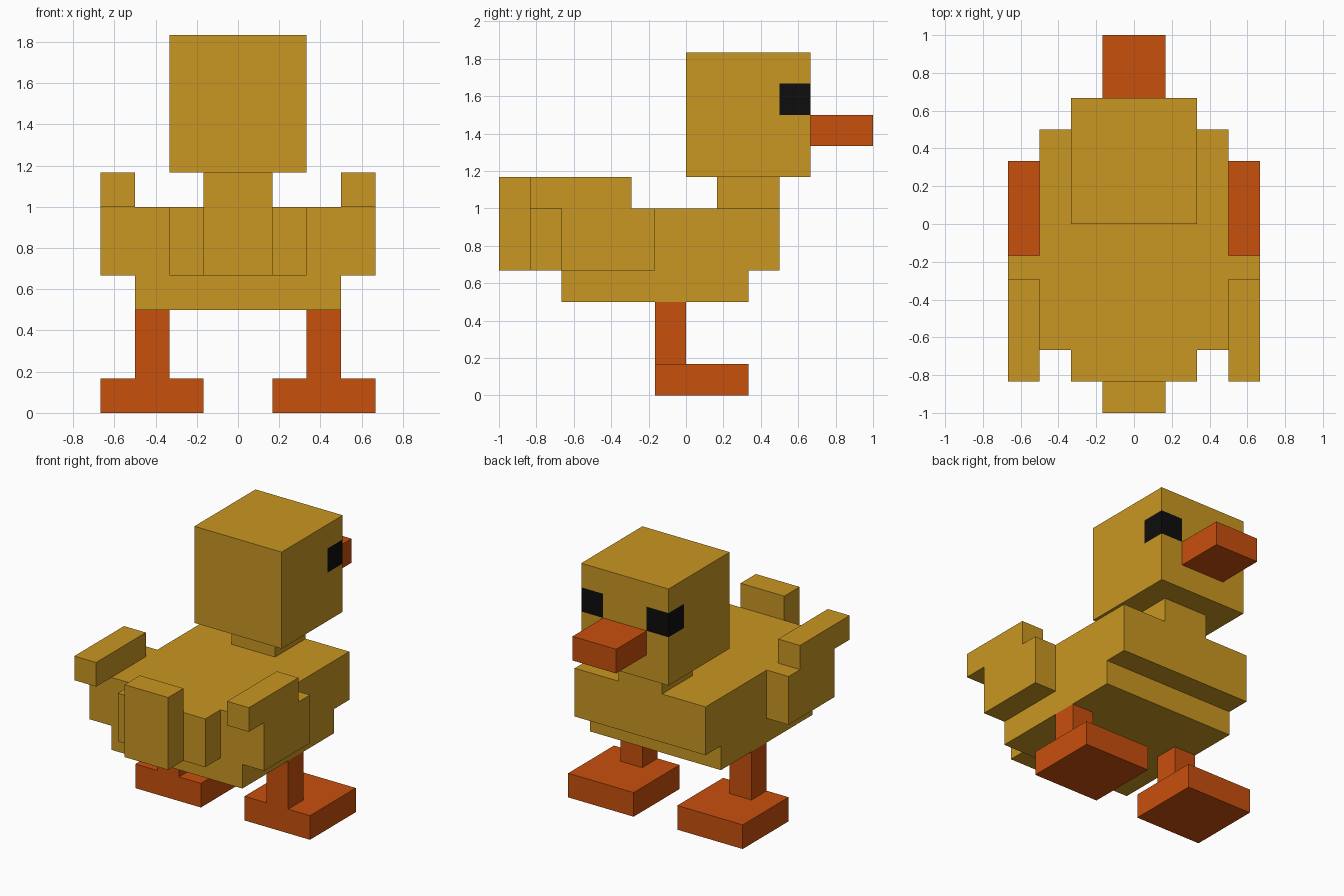
import bpy, bmesh
from mathutils import Vector

if "Cube" in bpy.data.objects:
    bpy.data.objects.remove(bpy.data.objects["Cube"])

U = 1 / 6  # block unit: every size is a multiple of this


def material(name, rgb):
    m = bpy.data.materials.new(name)
    m.diffuse_color = (*rgb, 1)
    m.use_nodes = True
    m.node_tree.nodes["Principled BSDF"].inputs["Base Color"].default_value = m.diffuse_color
    return m


YELLOW = material("yellow", (0.584, 0.309, 0.016))
ORANGE = material("orange", (0.578, 0.080, 0.004))
BLACK = material("black", (0.004, 0.004, 0.004))


def finish(name, bm, *mats):
    bmesh.ops.recalc_face_normals(bm, faces=bm.faces[:])
    mesh = bpy.data.meshes.new(name)
    bm.to_mesh(mesh)
    bm.free()
    for m in mats:
        mesh.materials.append(m)
    ob = bpy.data.objects.new(name, mesh)
    bpy.context.collection.objects.link(ob)
    return ob


def extrude(name, x0, x1, profile, *mats):
    """Extrude a (y, z) profile from x0 to x1, all in block units."""
    bm = bmesh.new()
    face = bm.faces.new([bm.verts.new((x0 * U, y * U, z * U)) for y, z in profile])
    res = bmesh.ops.extrude_face_region(bm, geom=[face])
    verts = [v for v in res["geom"] if isinstance(v, bmesh.types.BMVert)]
    bmesh.ops.translate(bm, verts=verts, vec=((x1 - x0) * U, 0, 0))
    return finish(name, bm, *mats)


def box(name, x, y, z, *mats):
    (y0, y1), (z0, z1) = y, z
    return extrude(name, *x, [(y0, z0), (y1, z0), (y1, z1), (y0, z1)], *mats)


# Body with stepped breast, neck, beak and tail
extrude("body", -3, 3, [(-4, 3), (2, 3), (2, 4), (3, 4), (3, 6), (-4, 6)], YELLOW)
box("neck", (-1, 1), (1, 3), (6, 7), YELLOW)
box("beak", (-1, 1), (4, 6), (8, 9), ORANGE)
box("tail_base", (-2, 2), (-5, -4), (4, 6), YELLOW)
box("tail_tip", (-1, 1), (-6, -5), (4, 7), YELLOW)

# Head, cut so that the eyes wrap round the front corners
head = box("head", (-2, 2), (0, 4), (7, 11), YELLOW, BLACK)
bm = bmesh.new()
bm.from_mesh(head.data)
for axis, pos in ((0, -1), (0, 1), (1, 3), (2, 9), (2, 10)):
    normal = Vector([float(i == axis) for i in range(3)])
    bmesh.ops.bisect_plane(bm, geom=bm.verts[:] + bm.edges[:] + bm.faces[:],
                           plane_co=normal * pos * U, plane_no=normal)
for f in bm.faces:
    c = f.calc_center_median() / U
    f.material_index = int(abs(c.x) > 1 and c.y > 3 and 9 < c.z < 10)
bm.to_mesh(head.data)
bm.free()

# Wings, legs and feet on both sides
WING = [(-4, 4), (-1, 4), (-1, 6), (-1.75, 6), (-1.75, 7), (-5, 7), (-5, 6), (-4, 6)]
for side, s in (("left", -1), ("right", 1)):
    extrude(side + "_wing", 3 * s, 4 * s, WING, YELLOW)
    box(side + "_leg", (2 * s, 3 * s), (-1, 0), (1, 3), ORANGE)
    box(side + "_foot", (s, 4 * s), (-1, 2), (0, 1), ORANGE)
